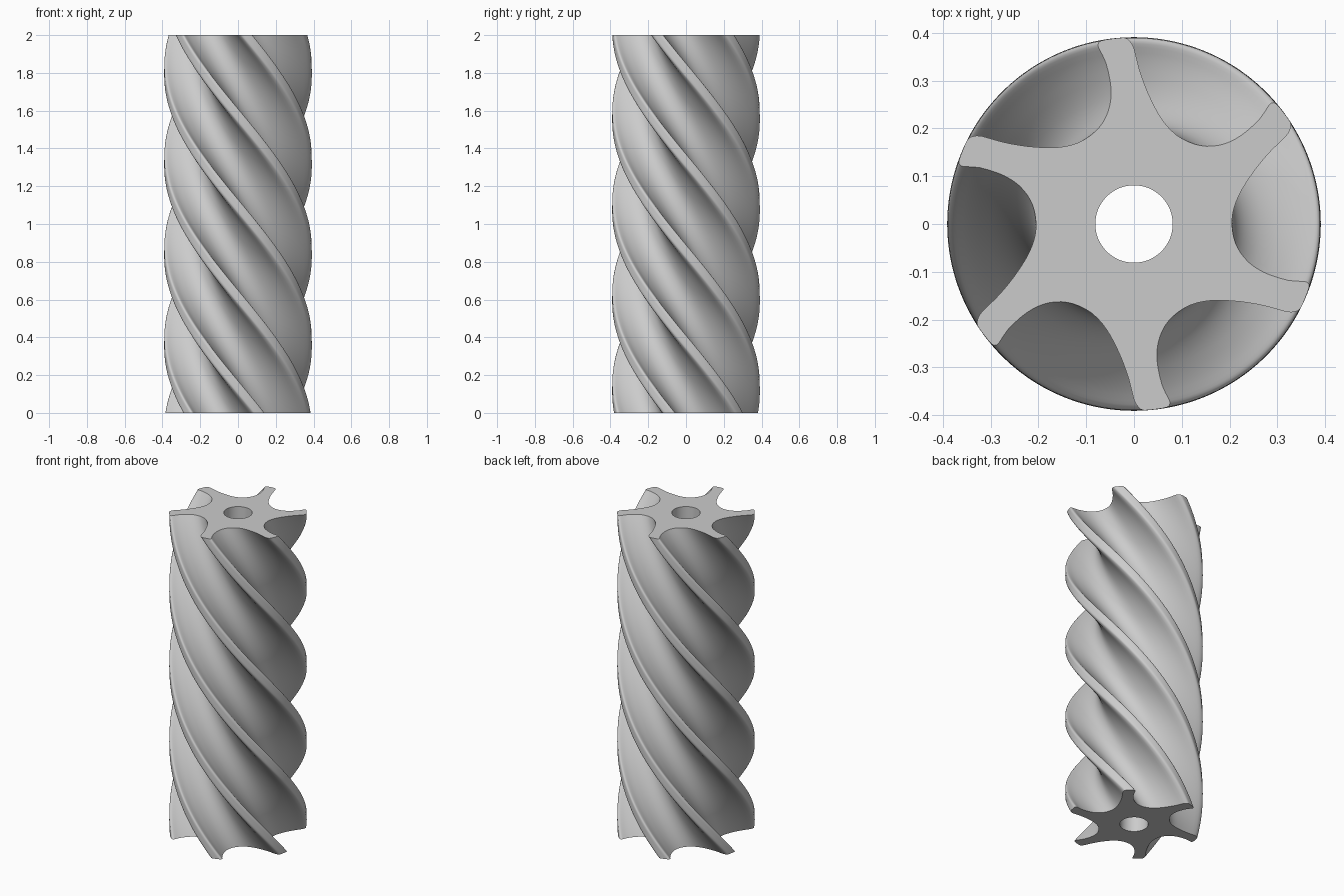
import bpy, bmesh, math
from mathutils import Vector, Matrix

if "Cube" in bpy.data.objects:
    bpy.data.objects.remove(bpy.data.objects["Cube"])

HEIGHT, TWIST, LEVELS = 2.0, math.radians(250), 110
LOBES, BORE, SUB = 6, 0.081, 2

# One lobe and the valley after it, going clockwise seen from above
LOBE = [(-.048, .273), (-.050, .300), (-.059, .338), (-.071, .363), (-.0755, .375),
        (-.069, .3835), (-.044, .388), (-.020, .390), (-.009, .383), (.000, .368),
        (.010, .328), (.023, .290), (.036, .260), (.0506, .232), (.067, .208),
        (.088, .187), (.114, .172), (.140, .164), (.1645, .163), (.190, .168)]


def rotor_section():
    """Closed smooth outline: the lobe repeated around the axis."""
    pts = []
    for k in range(LOBES):
        turn = Matrix.Rotation(-2 * math.pi * k / LOBES, 2)
        pts += [turn @ Vector(p) for p in LOBE]
    n, out = len(pts), []
    for i in range(n):
        a, b, c, d = (pts[(i + j) % n] for j in (-1, 0, 1, 2))
        for s in range(SUB):
            t = s / SUB
            out.append(0.5 * (2 * b + (c - a) * t + (2 * a - 5 * b + 4 * c - d) * t ** 2
                              + (3 * b - a - 3 * c + d) * t ** 3))
    return out


def sweep(bm, section, levels, twist):
    """Wall of a section carried up the axis; returns its bottom and top edge loops."""
    rings = []
    for i in range(levels + 1):
        f = i / levels
        turn = Matrix.Rotation(twist * (1 - f), 2)
        rings.append([bm.verts.new((*(turn @ p), HEIGHT * f)) for p in section])
    n = len(section)
    for lo, hi in zip(rings, rings[1:]):
        for j in range(n):
            k = (j + 1) % n
            bm.faces.new((lo[j], lo[k], hi[k], hi[j]))
    return [[bm.edges.get((r[j], r[(j + 1) % n])) for j in range(n)]
            for r in (rings[0], rings[-1])]


bm = bmesh.new()
# Twisted fluted body and straight central bore
outer = sweep(bm, rotor_section(), LEVELS, TWIST)
circle = [Vector((BORE * math.cos(a), BORE * math.sin(a)))
          for a in (2 * math.pi * i / 64 for i in range(64))]
inner = sweep(bm, circle, 1, 0)
# Flat end faces around the bore
for o, i in zip(outer, inner):
    bmesh.ops.triangle_fill(bm, edges=o + i, use_beauty=True, use_dissolve=False)
bmesh.ops.recalc_face_normals(bm, faces=bm.faces)

mesh = bpy.data.meshes.new("screw_rotor")
bm.to_mesh(mesh)
bm.free()
rotor = bpy.data.objects.new("screw_rotor", mesh)
bpy.context.collection.objects.link(rotor)

steel = bpy.data.materials.new("light_grey_metal")
steel.diffuse_color = (0.6, 0.6, 0.6, 1)
steel.use_nodes = True
steel.node_tree.nodes["Principled BSDF"].inputs["Base Color"].default_value = steel.diffuse_color
mesh.materials.append(steel)

bpy.context.view_layer.objects.active = rotor
rotor.select_set(True)
bpy.ops.object.shade_smooth_by_angle(angle=math.radians(40))
